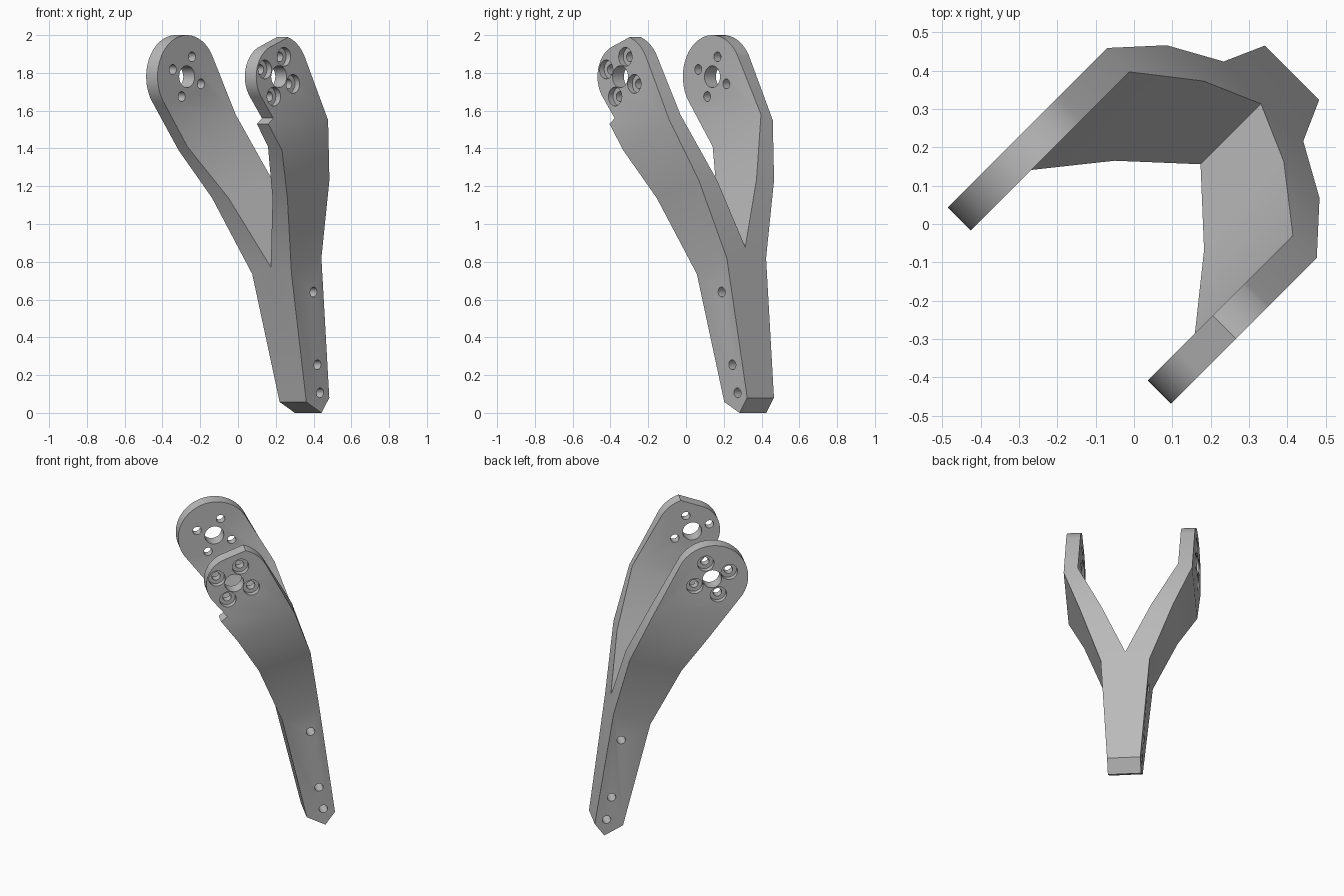
import bpy, bmesh, math
from mathutils import Matrix, Vector

if "Cube" in bpy.data.objects:
    bpy.data.objects.remove(bpy.data.objects["Cube"], do_unlink=True)

S = math.sqrt(0.5)
V_MID = 0.0125                 # middle plane of the fork
HUB_U, HUB_Z, HUB_R = -0.093, 1.78, 0.22


def world(u, v, z):
    """u runs along the diagonal, v runs across the fork."""
    v += V_MID
    return Vector(((u + v) * S, (u - v) * S, z))


def arc(r, a0, a1, n):
    angles = [math.radians(a0 + (a1 - a0) * i / n) for i in range(n + 1)]
    return [(HUB_U + r * math.cos(a), HUB_Z + r * math.sin(a)) for a in angles]


metal = bpy.data.materials.new("grey metal")
metal.use_nodes = True
grey = (0.5, 0.5, 0.5, 1)
metal.diffuse_color = grey
metal.node_tree.nodes["Principled BSDF"].inputs["Base Color"].default_value = grey


def make_object(name, bm):
    bmesh.ops.recalc_face_normals(bm, faces=bm.faces)
    mesh = bpy.data.meshes.new(name)
    bm.to_mesh(mesh)
    bm.free()
    mesh.materials.append(metal)
    obj = bpy.data.objects.new(name, mesh)
    bpy.context.collection.objects.link(obj)
    return obj


# Head outlines: a full round one, and one trimmed on its free side
round_head = arc(HUB_R, 30, 220, 40)
trimmed_head = (arc(HUB_R, 30, 71.7, 9) + arc(0.17, 111, 220, 24)
                + [(-0.135, 1.56), (-0.173, 1.53)])

# Forked bracket: stem, two splayed arms and their heads in one shell
bm = bmesh.new()


def vert(u, v, z):
    return bm.verts.new(world(u, v, z))


valley = [vert(0.233, 0, 0.772), vert(0.456, 0, 0.878)]
stem = {}
for side, head in ((-1, round_head), (1, trimmed_head)):
    # each ring: low outer, high outer, high inner, low inner
    bend = [vert(-0.07, side * 0.387, 1.39), vert(0.275, side * 0.387, 1.55),
            vert(0.272, side * 0.302, 1.58), vert(-0.09, side * 0.302, 1.41)]
    middle = [vert(0.075, side * 0.282, 1.138), vert(0.39, side * 0.282, 1.233),
              vert(0.392, side * 0.148, 1.233), vert(0.081, side * 0.165, 1.138)]
    fork = [vert(0.241, side * 0.147, 0.735), vert(0.465, side * 0.147, 0.82),
            valley[1], valley[0]]
    for top, low in ((bend, middle), (middle, fork)):
        for i in range(4):
            j = (i + 1) % 4
            bm.faces.new((top[i], top[j], low[j], low[i]))
    # head plate
    outer = [bend[1]] + [vert(u, side * 0.387, z) for u, z in head] + [bend[0]]
    inner = [bend[2]] + [vert(u, side * 0.302, z) for u, z in head] + [bend[3]]
    bm.faces.new(outer)
    bm.faces.new(inner)
    for i in range(len(outer) - 1):
        bm.faces.new((outer[i], outer[i + 1], inner[i + 1], inner[i]))
    # stem flank with pointed foot
    foot = [vert(0.399, side * 0.1, 0.058), vert(0.513, side * 0.1, 0),
            vert(0.571, side * 0.1, 0.08)]
    bm.faces.new([fork[0]] + foot + [fork[1]])
    stem[side] = [fork[0]] + foot + [fork[1]]

a, b = stem[-1], stem[1]
bm.faces.new((a[0], valley[0], b[0], b[1], a[1]))
bm.faces.new((a[4], valley[1], b[4], b[3], a[3]))
for i in (1, 2):
    bm.faces.new((a[i], a[i + 1], b[i + 1], b[i]))
bracket = make_object("forked_bracket", bm)

# Hole cutters: cylinders lying across the fork
holes = bmesh.new()
across = Vector((1, -1, 0)).to_track_quat('Z', 'Y').to_matrix().to_4x4()


def drill(u, v, z, r, length):
    place = Matrix.Translation(world(u, v, z)) @ across
    bmesh.ops.create_cone(holes, cap_ends=True, segments=28, radius1=r,
                          radius2=r, depth=length, matrix=place)


for u, z in ((0.416, 0.64), (0.471, 0.255), (0.5, 0.106)):
    drill(u, 0, z, 0.026, 0.5)
drill(HUB_U, 0, HUB_Z, 0.058, 1.2)
bolts = [(HUB_U + 0.112 * math.cos(t), HUB_Z + 0.112 * math.sin(t))
         for t in (math.radians(70 + 90 * k) for k in range(4))]
for u, z in bolts:
    drill(u, 0, z, 0.026, 1.2)
hole_cutter = make_object("hole_cutter", holes)

# Counterbores on the outer faces
holes = bmesh.new()
for u, z in bolts:
    for side in (-1, 1):
        drill(u, side * 0.397, z, 0.05, 0.09)
bore_cutter = make_object("counterbore_cutter", holes)

for cutter in (hole_cutter, bore_cutter):
    cutter.hide_render = True
    cutter.hide_viewport = True
    cut = bracket.modifiers.new(cutter.name, 'BOOLEAN')
    cut.operation = 'DIFFERENCE'
    cut.solver = 'EXACT'
    cut.object = cutter

bpy.context.view_layer.objects.active = bracket
bracket.select_set(True)
for name in [m.name for m in bracket.modifiers]:
    bpy.ops.object.modifier_apply(modifier=name)
bpy.ops.object.shade_smooth_by_angle(angle=math.radians(30))
bracket.modifiers.new("even_shading", 'WEIGHTED_NORMAL').keep_sharp = True
